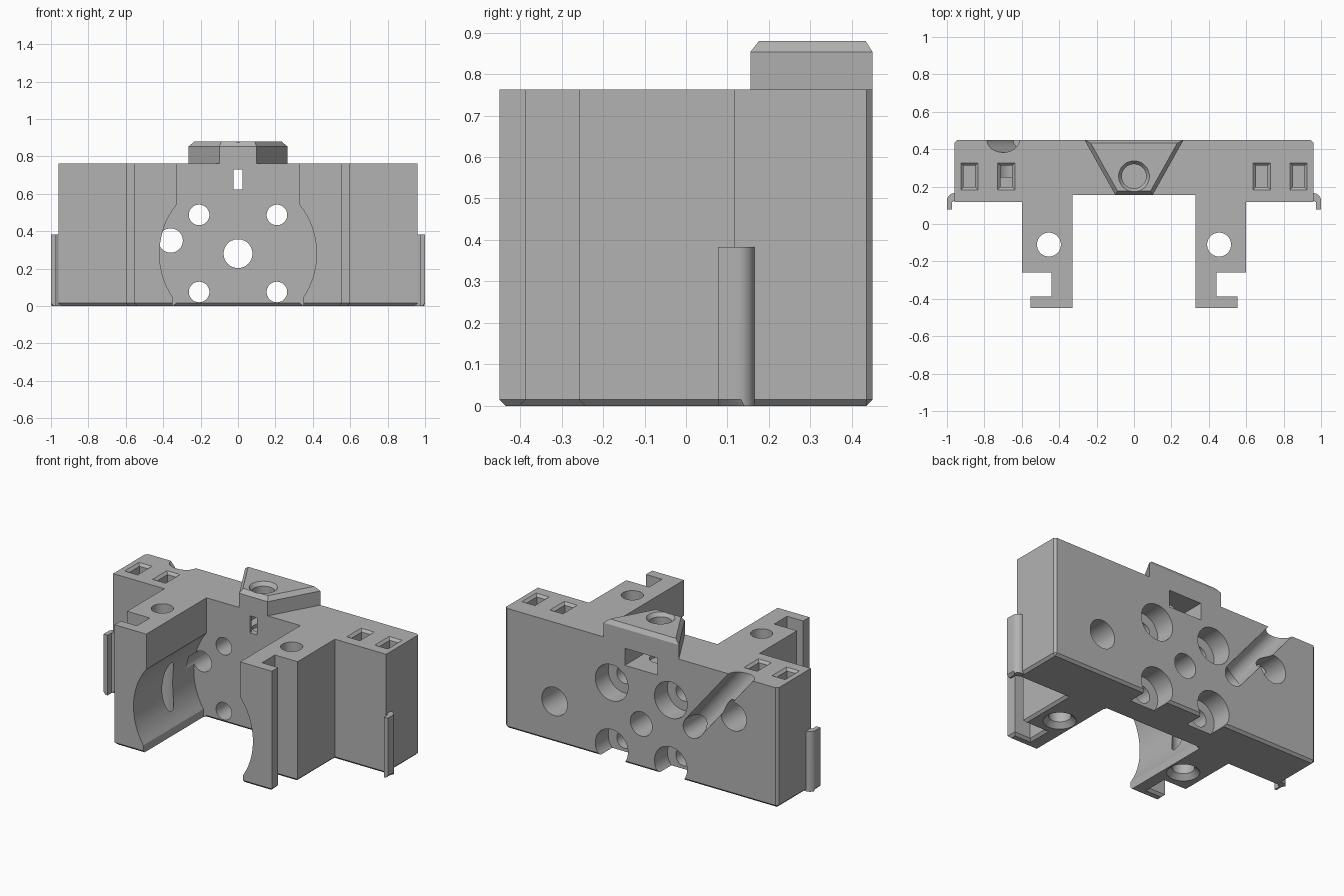
import bpy, bmesh, math
from mathutils import Vector

cube = bpy.data.objects.get("Cube")
if cube:
    bpy.data.objects.remove(cube, do_unlink=True)

grey = bpy.data.materials.new("matte grey")
grey.use_nodes = True
grey.diffuse_color = (0.45, 0.45, 0.45, 1)
grey.node_tree.nodes["Principled BSDF"].inputs["Base Color"].default_value = grey.diffuse_color


def loft(name, rings, bevel=None):
    """Solid skinned through rings of equal point count, capped at both ends."""
    bm = bmesh.new()
    loops = [[bm.verts.new(p) for p in ring] for ring in rings]
    n = len(loops[0])
    for a, b in zip(loops, loops[1:]):
        for i in range(n):
            j = (i + 1) % n
            bm.faces.new((a[i], a[j], b[j], b[i]))
    bm.faces.new(loops[0][::-1])
    bm.faces.new(loops[-1])
    bmesh.ops.recalc_face_normals(bm, faces=bm.faces)
    if bevel:
        edges = [e for e in bm.edges if bevel(*(v.co for v in e.verts))]
        bmesh.ops.bevel(bm, geom=edges, offset=0.015, segments=1, affect='EDGES')
    mesh = bpy.data.meshes.new(name)
    bm.to_mesh(mesh)
    bm.free()
    mesh.materials.append(grey)
    ob = bpy.data.objects.new(name, mesh)
    bpy.context.collection.objects.link(ob)
    return ob


def prism(name, outline, z0, z1, bevel=None):
    return loft(name, [[(x, y, z) for x, y in outline] for z in (z0, z1)], bevel)


def rect(x, y, hx, hy):
    return [(x - hx, y - hy), (x + hx, y - hy), (x + hx, y + hy), (x - hx, y + hy)]


def rod(name, p0, p1, r0, r1=None, sides=48):
    p0, p1 = Vector(p0), Vector(p1)
    q = (p1 - p0).to_track_quat('Z', 'Y')
    turn = [2 * math.pi * i / sides for i in range(sides)]
    return loft(name, [[p + q @ Vector((r * math.cos(t), r * math.sin(t), 0)) for t in turn]
                       for p, r in ((p0, r0), (p1, r1 or r0))])


def combine(target, tool, operation='DIFFERENCE'):
    mod = target.modifiers.new(operation, 'BOOLEAN')
    mod.operation, mod.object, mod.solver = operation, tool, 'EXACT'
    bpy.context.view_layer.objects.active = target
    bpy.ops.object.modifier_apply(modifier=mod.name)
    bpy.data.objects.remove(tool, do_unlink=True)


BACK, TOP = 0.45, 0.763

# Body: back plate with two hooked arms, chamfered at the bottom and back corners
half = [(0.33, 0.155), (0.33, -0.45), (0.553, -0.45), (0.553, -0.387), (0.44, -0.387),
        (0.44, -0.258), (0.6, -0.258), (0.6, 0.117), (0.96, 0.117), (0.96, BACK)]
outline = half + [(-x, y) for x, y in reversed(half)]


def soft_edge(a, b):
    bottom = a.z < 0.001 and b.z < 0.001
    corner = all(p.y > 0.44 and abs(p.x) > 0.95 for p in (a, b)) and abs(a.x - b.x) < 0.01
    return bottom or corner


body = prism("main_body", outline, 0, TOP, soft_edge)

# Wedge tower on top, with a chamfered rim
base = [(-0.265, BACK), (-0.1, 0.155), (0.1, 0.155), (0.265, BACK)]
rim = [(-0.232, 0.433), (-0.088, 0.176), (0.088, 0.176), (0.232, 0.433)]
tower = loft("top_wedge", [[(x, y, z) for x, y in ring]
                           for ring, z in ((base, 0.7), (base, 0.853), (rim, 0.88))])
combine(body, tower, 'UNION')

# Round recess between the arms, open at the bottom
start = math.asin(-0.23 / 0.42)
arc = [start + (math.pi - 2 * start) * i / 64 for i in range(65)]
recess = [(0.42 * math.cos(t), 0.28 + 0.42 * math.sin(t)) for t in arc]
recess += [(recess[-1][0], -0.1), (recess[0][0], -0.1)]
combine(body, loft("recess", [[(x, y, z) for x, z in recess] for y in (-0.6, 0.155)]))

# Centre bore and four counterbored screw holes
combine(body, rod("centre_bore", (0, 0, 0.28), (0, 0.6, 0.28), 0.077))
for x in (-0.208, 0.208):
    for z in (0.075, 0.487):
        combine(body, rod("screw_hole", (x, 0.1, z), (x, 0.6, z), 0.055))
        combine(body, rod("counterbore", (x, BACK - 0.13, z), (x, 0.6, z), 0.115))

# Blind holes in the back
for x, z in ((0.61, 0.26), (-0.65, 0.5)):
    combine(body, rod("blind_hole", (x, 0.25, z), (x, 0.6, z), 0.09))

# Wire hole with a slanted groove up the back
low, high = Vector((-0.36, BACK, 0.35)), Vector((-0.7, BACK, TOP))
combine(body, rod("wire_hole", (low.x, 0.08, low.z), (low.x, 0.6, low.z), 0.065))
combine(body, rod("wire_groove", low, high + (high - low) * 0.4, 0.067))

# Nut pocket, front slit and vertical screw hole under the tower
combine(body, prism("nut_pocket", rect(0, 0.4, 0.115, 0.23), 0.622, 0.73))
combine(body, prism("front_slit", rect(0, 0.2, 0.025, 0.12), 0.622, 0.73))
combine(body, rod("tower_hole", (0, 0.255, 0.6), (0, 0.255, 1), 0.065))
combine(body, rod("tower_countersink", (0, 0.255, 0.85), (0, 0.255, 0.89), 0.06, 0.09))

for side in (-1, 1):
    # Vertical arm holes, flared at the bottom
    x = side * 0.455
    combine(body, rod("arm_hole", (x, -0.11, -0.1), (x, -0.11, 1), 0.064))
    combine(body, rod("arm_flare", (x, -0.11, -0.01), (x, -0.11, 0.03), 0.104, 0.064))
    # Square sockets with a chamfered lip
    for x in (side * 0.683, side * 0.88):
        lip = [(0.031, 0.057, TOP - 0.2), (0.031, 0.057, TOP - 0.015), (0.046, 0.072, TOP),
               (0.046, 0.072, TOP + 0.1)]
        combine(body, loft("socket", [[(px, py, z) for px, py in rect(x, 0.255, hx, hy)]
                                      for hx, hy, z in lip]))

# Side clips with a curved shoulder
bend = [(0.96 + 0.04 * math.sin(t), 0.125 + 0.04 * math.cos(t))
        for t in (math.pi / 2 * i / 8 for i in range(9))]
clip = [(0.95, 0.165)] + bend + [(1.0, 0.077), (0.972, 0.077), (0.972, 0.117), (0.95, 0.13)]
clips = [prism(name, [(s * x, y) for x, y in clip], 0, 0.383,
               lambda a, b: a.z < 0.001 and b.z < 0.001 and min(abs(a.x), abs(b.x)) > 0.999)
         for name, s in (("left_clip", 1), ("right_clip", -1))]

# Smooth the round walls, keep hard edges
bpy.ops.object.select_all(action='DESELECT')
for ob in [body] + clips:
    ob.select_set(True)
bpy.context.view_layer.objects.active = body
bpy.ops.object.shade_smooth_by_angle(angle=math.radians(30))
